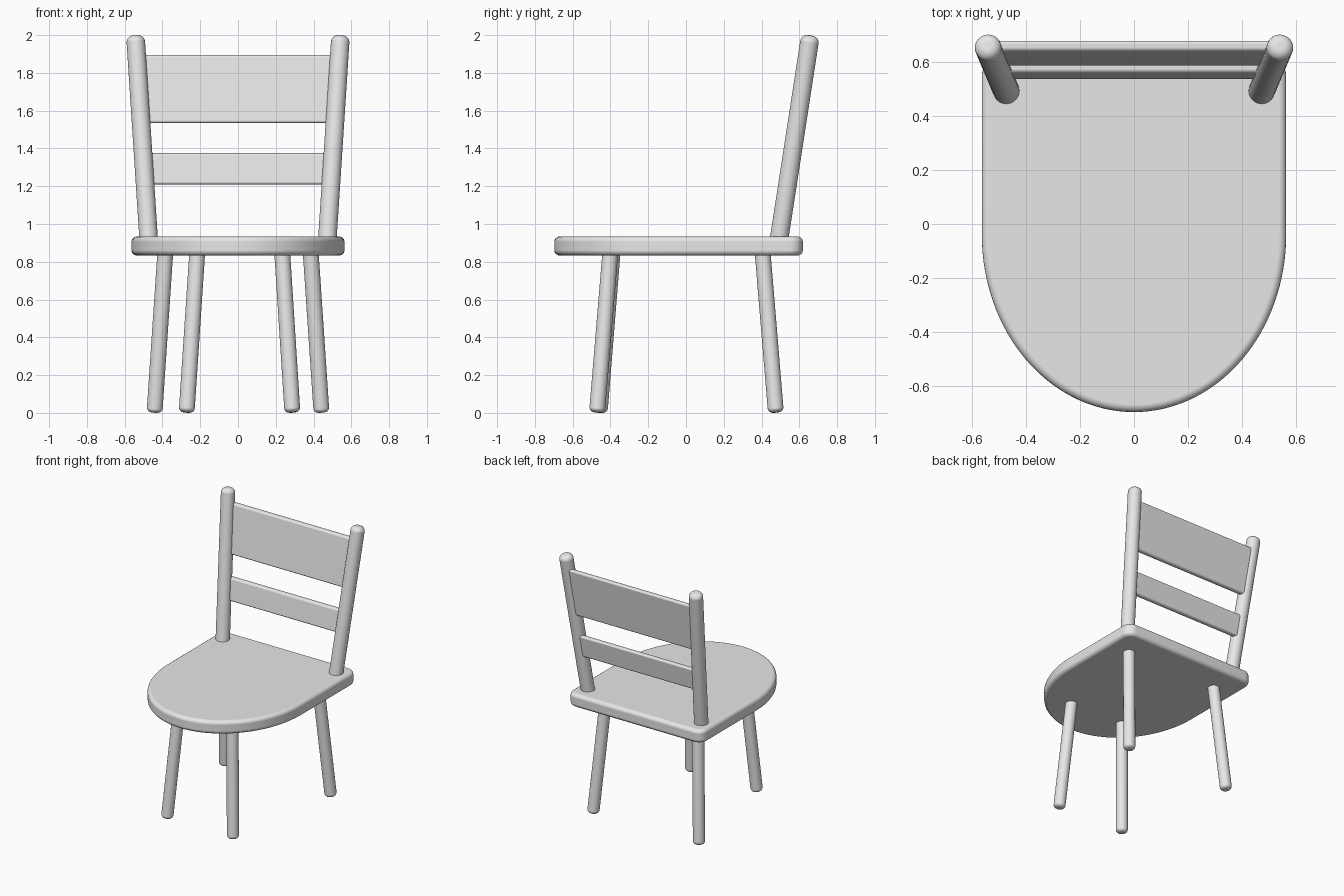
import bpy, bmesh, math
from mathutils import Vector

if "Cube" in bpy.data.objects:
    bpy.data.objects.remove(bpy.data.objects["Cube"])

mat = bpy.data.materials.new("light grey")
mat.diffuse_color = (0.8, 0.8, 0.8, 1)
mat.use_nodes = True
mat.node_tree.nodes["Principled BSDF"].inputs["Base Color"].default_value = mat.diffuse_color


def finish(bm, name, bevel, segments=5):
    bmesh.ops.recalc_face_normals(bm, faces=bm.faces[:])
    for f in bm.faces:
        f.smooth = True
    me = bpy.data.meshes.new(name)
    bm.to_mesh(me)
    bm.free()
    me.materials.append(mat)
    ob = bpy.data.objects.new(name, me)
    bpy.context.collection.objects.link(ob)
    mod = ob.modifiers.new("rounded edges", 'BEVEL')
    mod.width = bevel
    mod.segments = segments
    mod.limit_method = 'ANGLE'
    mod.angle_limit = math.radians(40)
    mod.harden_normals = True
    return ob


def rod(name, a, b, radius, bevel):
    """Round bar between two points with softened ends."""
    a, b = Vector(a), Vector(b)
    bm = bmesh.new()
    bmesh.ops.create_cone(bm, cap_ends=True, segments=32, radius1=radius,
                          radius2=radius, depth=(b - a).length)
    ob = finish(bm, name, bevel)
    ob.location = (a + b) / 2
    ob.rotation_mode = 'QUATERNION'
    ob.rotation_quaternion = (b - a).to_track_quat('Z', 'Y')
    return ob


def prism(name, bottom, top, bevel, segments=4):
    """Solid between two matching loops of points."""
    bm = bmesh.new()
    lo = [bm.verts.new(p) for p in bottom]
    hi = [bm.verts.new(p) for p in top]
    bm.faces.new(lo)
    bm.faces.new(hi)
    n = len(lo)
    for i in range(n):
        j = (i + 1) % n
        bm.faces.new((lo[i], lo[j], hi[j], hi[i]))
    return finish(bm, name, bevel, segments)


# Seat: half ellipse in front, rounded square corners behind
W, BACK, R, Y0, DEPTH = 0.564, 0.619, 0.07, -0.04, 0.657
outline = []
for i in range(65):
    t = math.pi + math.pi * i / 64
    outline.append((W * math.cos(t), Y0 + DEPTH * math.sin(t)))
for cx, start in ((W - R, 0), (R - W, 90)):
    for i in range(9):
        t = math.radians(start + 90 * i / 8)
        outline.append((cx + R * math.cos(t), BACK - R + R * math.sin(t)))
prism("seat", [(x, y, 0.833) for x, y in outline],
      [(x, y, 0.934) for x, y in outline], 0.028)

# Legs: foot (x, y) and the point where the leg meets the seat underside
legs = {
    "front_leg_right": ((0.288, -0.471), (0.235, -0.402)),
    "front_leg_left": ((-0.272, -0.457), (-0.217, -0.390)),
    "back_leg_right": ((0.442, 0.476), (0.386, 0.407)),
    "back_leg_left": ((-0.442, 0.476), (-0.386, 0.407)),
}
for name, (foot, head) in legs.items():
    a, h = Vector((*foot, 0.002)), Vector((*head, 0.833))
    rod(name, a, a + (h - a) * 1.05, 0.042, 0.026)


# Back posts lean outwards and backwards
def post_point(z):
    return 0.474 + 0.065 * (z - 0.934), 0.495 + 0.154 * (z - 0.934)


for side, s in (("left", -1), ("right", 1)):
    (x0, y0), (x1, y1) = post_point(0.88), post_point(1.998)
    rod("back_post_" + side, (s * x0, y0, 0.88), (s * x1, y1, 1.998),
        0.049, 0.036)

# Back slats, set slightly behind the post axes and tapering with them
for name, z0, z1 in (("lower_slat", 1.21, 1.375), ("upper_slat", 1.535, 1.895)):
    loops = []
    for z in (z0, z1):
        x, y = post_point(z)
        x, y = x - 0.025, y + 0.018
        loops.append([(-x, y - 0.02, z), (x, y - 0.02, z),
                      (x, y + 0.02, z), (-x, y + 0.02, z)])
    prism(name, loops[0], loops[1], 0.014)
